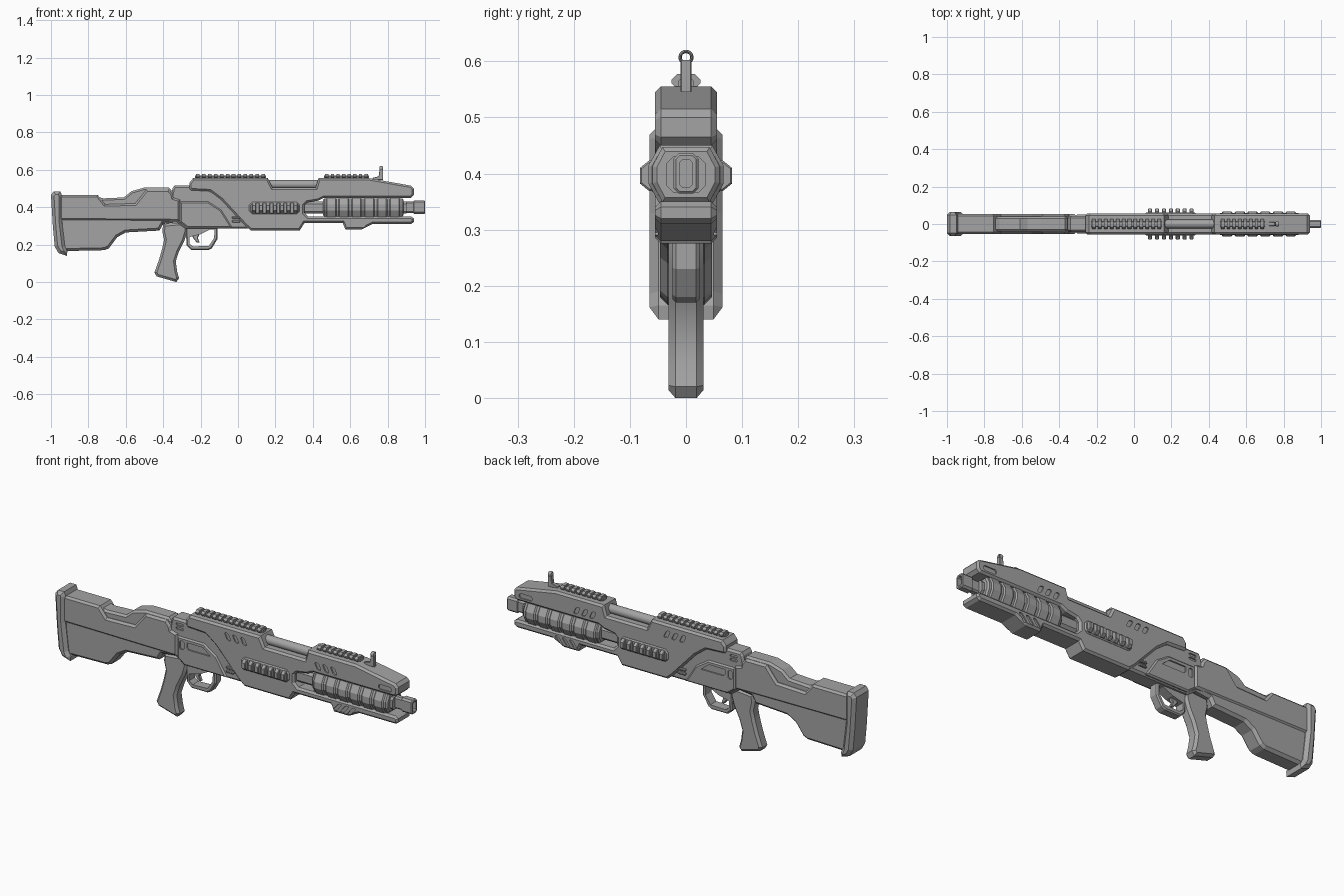
import bpy, bmesh, math

cube = bpy.data.objects.get("Cube")
if cube:
    bpy.data.objects.remove(cube, do_unlink=True)

GREY = (0.37, 0.37, 0.37, 1)
mat = bpy.data.materials.new("matte grey")
mat.use_nodes = True
mat.diffuse_color = GREY
mat.node_tree.nodes["Principled BSDF"].inputs["Base Color"].default_value = GREY


def add_prism(bm, pts, axis, lo, hi, bevel=0):
    """Extrude a closed profile along y (points x,z) or x (points y,z), chamfering the caps."""
    def ring(d):
        return [bm.verts.new((a, d, b) if axis == "y" else (d, a, b)) for a, b in pts]
    r0, r1 = ring(lo), ring(hi)
    caps = [bm.faces.new(r0), bm.faces.new(r1)]
    n = len(pts)
    sides = [bm.faces.new((r0[i], r0[(i + 1) % n], r1[(i + 1) % n], r1[i])) for i in range(n)]
    bmesh.ops.recalc_face_normals(bm, faces=caps + sides)
    if bevel:
        edges = list({e for f in caps for e in f.edges})
        bmesh.ops.bevel(bm, geom=edges, offset=bevel, offset_type="OFFSET",
                        segments=1, profile=0.5, affect="EDGES", clamp_overlap=True)


def finish(name, bm):
    me = bpy.data.meshes.new(name)
    bm.to_mesh(me)
    bm.free()
    me.materials.append(mat)
    ob = bpy.data.objects.new(name, me)
    bpy.context.collection.objects.link(ob)
    return ob


def slab(name, pts, w, bevel=0.01):
    bm = bmesh.new()
    add_prism(bm, pts, "y", -w, w, bevel)
    return finish(name, bm)


def bar(name, section, x0, x1, bevel=0):
    bm = bmesh.new()
    add_prism(bm, section, "x", x0, x1, bevel)
    return finish(name, bm)


def octagon(w, h, c, zc, d=None):
    d = c if d is None else d
    return [(w, zc - h + d), (w, zc + h - d), (w - c, zc + h), (c - w, zc + h),
            (-w, zc + h - d), (-w, zc - h + d), (c - w, zc - h), (w - c, zc - h)]


def pill(x, z, w, h, slant=0):
    """Slot outline with clipped corners and an optional slant."""
    c = min(w, h) * 0.5
    return [(x + a + slant * b, z + b) for a, b in octagon(w, h, c, 0)]


def cut(ob, cutter):
    """Subtract the cutter, then throw it away."""
    mod = ob.modifiers.new("cut", "BOOLEAN")
    mod.operation, mod.solver, mod.object = "DIFFERENCE", "EXACT", cutter
    bpy.context.view_layer.update()
    dg = bpy.context.evaluated_depsgraph_get()
    me = bpy.data.meshes.new_from_object(ob.evaluated_get(dg))
    ob.modifiers.clear()
    ob.data = me
    bpy.data.objects.remove(cutter, do_unlink=True)


def cut_slots(ob, outlines, y_in):
    bm = bmesh.new()
    for pts in outlines:
        add_prism(bm, pts, "y", y_in, 0.2)
        add_prism(bm, pts, "y", -0.2, -y_in)
    cut(ob, finish("slot_cutter", bm))


# Main shell with the forked front
shell = slab("main_shell", [
    (-.26, .53), (-.24, .555), (.16, .555), (.185, .505), (.415, .505), (.43, .555),
    (.70, .555), (.925, .515), (.94, .5), (.94, .465), (.925, .45), (.46, .45),
    (.43, .435), (.37, .425), (.355, .41), (.355, .37), (.375, .35), (.925, .35),
    (.94, .34), (.94, .32), (.925, .31), (.72, .31), (.66, .28), (.575, .28),
    (.56, .315), (.355, .315), (.33, .275), (.07, .275), (.04, .3), (-.09, .44),
    (-.15, .485), (-.25, .49), (-.26, .5)], .055)
slots = [pill(.87, .48, .036, .012)]
for i in range(3):
    slots += [pill(.60 + .04 * i, .31, .01, .02, .8),
              pill(-.02 + .045 * i, .505, .011, .018, -.5),
              pill(.49 + .045 * i, .49, .011, .018, -.5)]
cut_slots(shell, slots, .049)

# Receiver with its raised panel
receiver = slab("receiver", [
    (-.36, .45), (-.35, .5), (-.34, .515), (-.2, .515), (.06, .4), (.06, .285),
    (-.28, .285), (-.33, .32)], .043)
cut_slots(receiver, [pill(-.3, .487, .02, .006), pill(-.3, .467, .02, .006)], .036)
panel = slab("receiver_panel", [
    (-.31, .43), (-.16, .43), (-.09, .385), (-.03, .29), (-.27, .29), (-.31, .32)], .05, .007)
cut_slots(panel, [
    [(-.255, .41), (-.165, .41), (-.12, .375), (-.245, .375), (-.255, .385)],
    pill(-.284, .39, .012, .022)], .043)
tabs = bmesh.new()
for z in (.325, .345):
    add_prism(tabs, pill(-.01, z, .022, .006), "y", -.053, .053, .003)
finish("receiver_tabs", tabs)

# Stock, cheek rest and butt pad
slab("stock_upper", [
    (-.955, .33), (-.955, .465), (-.75, .465), (-.71, .415), (-.55, .42), (-.505, .475),
    (-.49, .495), (-.37, .495), (-.35, .47), (-.345, .45), (-.31, .44), (-.31, .325)], .053)
slab("stock_lower", [
    (-.955, .345), (-.32, .345), (-.32, .32), (-.4, .31), (-.42, .275), (-.6, .265),
    (-.645, .24), (-.69, .18), (-.715, .17), (-.94, .165)], .046, .014)
slab("cheek_rest", [
    (-.77, .46), (-.72, .447), (-.61, .452), (-.57, .485), (-.5, .505), (-.37, .505),
    (-.355, .49), (-.355, .4), (-.77, .4)], .04)
slab("butt_pad", [
    (-1, .465), (-.985, .485), (-.95, .485), (-.942, .465), (-.942, .33), (-.925, .19),
    (-.912, .165), (-.915, .14), (-.96, .155), (-.98, .19), (-.99, .3)], .065, .016)

# Pistol grip
slab("grip", [
    (-.4, .31), (-.275, .32), (-.27, .275), (-.285, .225), (-.315, .165), (-.333, .11),
    (-.325, .055), (-.315, .02), (-.33, 0), (-.435, .03), (-.447, .05), (-.422, .12),
    (-.405, .18), (-.395, .225), (-.405, .27)], .031, .012)

# Trigger guard and trigger
guard = slab("trigger_guard", [
    (-.28, .3), (-.11, .3), (-.11, .23), (-.14, .18), (-.16, .17), (-.25, .17),
    (-.275, .195)], .024, .006)
cut(guard, slab("guard_cutter", [
    (-.26, .24), (-.2, .255), (-.15, .28), (-.125, .28), (-.128, .235), (-.155, .193),
    (-.24, .19), (-.26, .205)], .2, 0))
slab("trigger", [(-.25, .27), (-.2, .27), (-.215, .235), (-.205, .21), (-.22, .21),
                 (-.24, .235)], .01, .003)

# Barrel core, ribbed sleeve and muzzle
bar("barrel_core", octagon(.035, .032, .012, .398), .34, .9)
bar("sleeve", octagon(.06, .049, .018, .398, .034), .455, .885, .008)
ribs = bmesh.new()
for i in range(6):
    x = .47 + .068 * i
    add_prism(ribs, octagon(.067, .052, .02, .398, .036), "x", x, x + .056, .006)
finish("sleeve_ribs", ribs)
bar("muzzle_neck", octagon(.017, .03, .007, .4), .86, .95)
muzzle = bar("muzzle", octagon(.022, .036, .009, .4), .938, 1, .004)
cut(muzzle, bar("bore_cutter", octagon(.012, .025, .006, .4), .97, 1.1))

# Side vents
slab("vent_frame", pill(.195, .396, .135, .032), .062, .006)
vents = bmesh.new()
for i in range(7):
    x = .075 + .037 * i
    add_prism(vents, octagon(.082, .027, .016, .396, .013), "x", x, x + .022, .003)
finish("vent_fins", vents)

# Top tube in the gap
bm = bmesh.new()
add_prism(bm, [(.023 * math.cos(a * math.tau / 20), .522 + .023 * math.sin(a * math.tau / 20))
               for a in range(20)], "x", .16, .44)
tube = finish("top_tube", bm)

# Toothed rails
for name, x0, x1, count in (("rear_rail", -.23, .15, 12), ("front_rail", .46, .7, 8)):
    bm = bmesh.new()
    add_prism(bm, octagon(.014, .01, .003, .558), "x", x0, x1)
    step = (x1 - x0) / count
    for i in range(count):
        x = x0 + step * (i + .2)
        add_prism(bm, octagon(.026, .013, .01, .564), "x", x, x + step * .6)
    finish(name, bm)

# Front sight post and ring
slab("sight_post", [(.72, .545), (.72, .557), (.752, .565), (.757, .602), (.776, .602),
                    (.776, .545)], .01, .002)
bpy.ops.mesh.primitive_torus_add(major_radius=.0105, minor_radius=.003, major_segments=20,
                                 minor_segments=8, location=(.766, 0, .607),
                                 rotation=(0, math.pi / 2, 0))
ring = bpy.context.object
ring.name = "sight_ring"
ring.scale.z = 3
ring.data.materials.append(mat)

# Smooth the round parts
bpy.ops.object.select_all(action="DESELECT")
for ob in (ring, tube, bpy.data.objects["grip"]):
    ob.select_set(True)
bpy.context.view_layer.objects.active = ring
bpy.ops.object.shade_smooth_by_angle(angle=math.radians(35))
